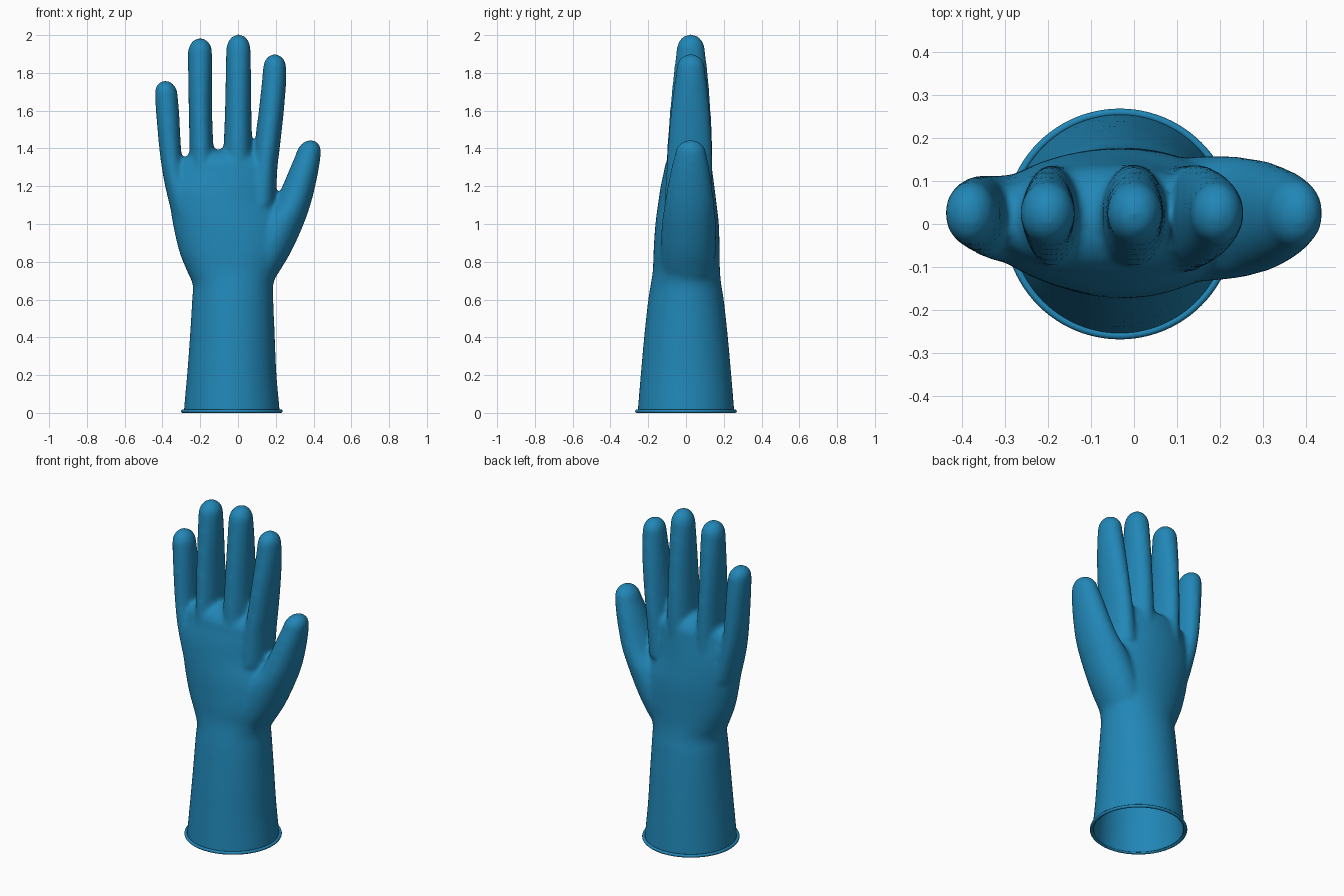
import bpy, bmesh, math

if "Cube" in bpy.data.objects:
    bpy.data.objects.remove(bpy.data.objects["Cube"])

SIDES = 48
GROW = 0.005  # makes up for the shrinkage of the smoothing pass


def spline(rows, steps=5):
    """Smooth interpolation through the section rows."""
    out = []
    for i in range(len(rows) - 1):
        a, b = rows[max(i - 1, 0)], rows[i]
        c, d = rows[i + 1], rows[min(i + 2, len(rows) - 1)]
        h = c[0] - b[0]
        for s in range(steps):
            t = s / steps
            row = [b[0] + h * t]
            for k in range(1, len(b)):
                m0 = (c[k] - a[k]) / (c[0] - a[0]) * h
                m1 = (d[k] - b[k]) / (d[0] - b[0]) * h
                row.append((2*t**3 - 3*t*t + 1) * b[k] + (t**3 - 2*t*t + t) * m0
                           + (3*t*t - 2*t**3) * c[k] + (t**3 - t*t) * m1)
            out.append(row)
    return out + [list(rows[-1])]


def loft(bm, rows, tip_z, tip_x=None, grow=0.0):
    """Elliptical loft; row = z, x left, x right, y centre, y half depth. Ends in a dome."""
    secs = [(z, (l + r) / 2, (r - l) / 2 + grow, y, d + grow) for z, l, r, y, d in spline(rows)]
    z, x, rx, y, ry = secs[-1]
    tip_x = x if tip_x is None else tip_x
    for i in range(1, 9):
        a = math.radians(i * 10.5)
        k = math.sin(a)
        secs.append((z + (tip_z - z) * k, x + (tip_x - x) * k, rx * math.cos(a), y, ry * math.cos(a)))
    rings = []
    for z, x, rx, y, ry in secs:
        rings.append([bm.verts.new((x + rx * math.cos(2 * math.pi * j / SIDES),
                                    y + ry * math.sin(2 * math.pi * j / SIDES), z))
                      for j in range(SIDES)])
    for p, q in zip(rings, rings[1:]):
        for j in range(SIDES):
            n = (j + 1) % SIDES
            bm.faces.new((p[j], p[n], q[n], q[j]))
    bm.faces.new(rings[0][::-1])
    bm.faces.new(rings[-1])


bm = bmesh.new()

# Cuff and palm
loft(bm, [(-0.08, -0.292, 0.226, 0, 0.262), (0.02, -0.286, 0.22, 0, 0.255),
          (0.2, -0.27, 0.204, 0, 0.24), (0.4, -0.255, 0.195, 0, 0.222),
          (0.6, -0.243, 0.187, 0, 0.2), (0.68, -0.24, 0.187, 0, 0.187),
          (0.75, -0.27, 0.212, 0.002, 0.178), (0.85, -0.31, 0.255, 0.003, 0.175),
          (1.0, -0.345, 0.25, 0.006, 0.168), (1.12, -0.362, 0.205, 0.007, 0.153),
          (1.2, -0.362, 0.198, 0.008, 0.142), (1.29, -0.34, 0.198, 0.012, 0.126)], 1.395)

# Thumb
loft(bm, [(0.68, -0.02, 0.17, 0.01, 0.11), (0.75, 0.0, 0.215, 0.01, 0.13),
          (0.85, 0.02, 0.275, 0.012, 0.14), (1.0, 0.1, 0.343, 0.015, 0.138),
          (1.1, 0.19, 0.378, 0.018, 0.127), (1.2, 0.24, 0.404, 0.02, 0.112),
          (1.3, 0.282, 0.424, 0.023, 0.095), (1.37, 0.312, 0.434, 0.025, 0.078)],
     1.445, 0.385, GROW)

# Fingers
loft(bm, [(1.05, -0.345, -0.2, 0.01, 0.1), (1.2, -0.381, -0.265, 0.015, 0.095),
          (1.3, -0.399, -0.295, 0.02, 0.09), (1.4, -0.412, -0.306, 0.023, 0.086),
          (1.6, -0.43, -0.317, 0.025, 0.077), (1.69, -0.435, -0.325, 0.025, 0.07)],
     1.76, -0.385, GROW)
loft(bm, [(1.15, -0.255, -0.125, 0.012, 0.12), (1.4, -0.252, -0.135, 0.02, 0.113),
          (1.6, -0.256, -0.142, 0.023, 0.101), (1.8, -0.259, -0.142, 0.025, 0.083),
          (1.91, -0.26, -0.142, 0.025, 0.07)], 1.985, -0.2, GROW)
loft(bm, [(1.15, -0.075, 0.07, 0.012, 0.12), (1.4, -0.071, 0.07, 0.02, 0.115),
          (1.6, -0.064, 0.066, 0.023, 0.103), (1.8, -0.06, 0.064, 0.025, 0.085),
          (1.92, -0.058, 0.062, 0.025, 0.07)], 2.005, 0.003, GROW)
loft(bm, [(1.1, 0.05, 0.195, 0.012, 0.12), (1.3, 0.08, 0.204, 0.018, 0.117),
          (1.4, 0.092, 0.216, 0.02, 0.113), (1.6, 0.115, 0.238, 0.023, 0.098),
          (1.75, 0.131, 0.25, 0.025, 0.08), (1.83, 0.138, 0.25, 0.025, 0.069)],
     1.9, 0.195, GROW)

bmesh.ops.recalc_face_normals(bm, faces=bm.faces)
mesh = bpy.data.meshes.new("glove")
bm.to_mesh(mesh)
bm.free()
glove = bpy.data.objects.new("glove", mesh)
bpy.context.collection.objects.link(glove)

# Fuse the parts and soften the webs between the fingers
remesh = glove.modifiers.new("fuse", 'REMESH')
remesh.mode = 'VOXEL'
remesh.voxel_size = 0.012
soft = glove.modifiers.new("soften", 'SMOOTH')
soft.factor = 0.5
soft.iterations = 12
graph = bpy.context.evaluated_depsgraph_get()
fused = bpy.data.meshes.new_from_object(glove.evaluated_get(graph))
glove.modifiers.clear()

# Open the cuff at the bottom and give the skin a thin wall
bm = bmesh.new()
bm.from_mesh(fused)
bmesh.ops.bisect_plane(bm, geom=bm.verts[:] + bm.edges[:] + bm.faces[:],
                       plane_co=(0, 0, 0.008), plane_no=(0, 0, 1), clear_inner=True)
for f in bm.faces:
    f.smooth = True
bm.to_mesh(fused)
bm.free()
glove.data = fused
wall = glove.modifiers.new("wall", 'SOLIDIFY')
wall.thickness = 0.006
wall.offset = -1

# Rolled rim around the opening
bpy.ops.mesh.primitive_torus_add(major_radius=0.26, minor_radius=0.009, major_segments=96,
                                 minor_segments=12, location=(-0.033, 0, 0.009))
rim = bpy.context.object
rim.name = "cuff_rim"
bpy.ops.object.shade_smooth()

# Blue rubber
rubber = bpy.data.materials.new("blue_rubber")
rubber.diffuse_color = (0.015, 0.24, 0.47, 1)
rubber.use_nodes = True
rubber.node_tree.nodes["Principled BSDF"].inputs["Base Color"].default_value = rubber.diffuse_color
for ob in (glove, rim):
    ob.data.materials.clear()
    ob.data.materials.append(rubber)
